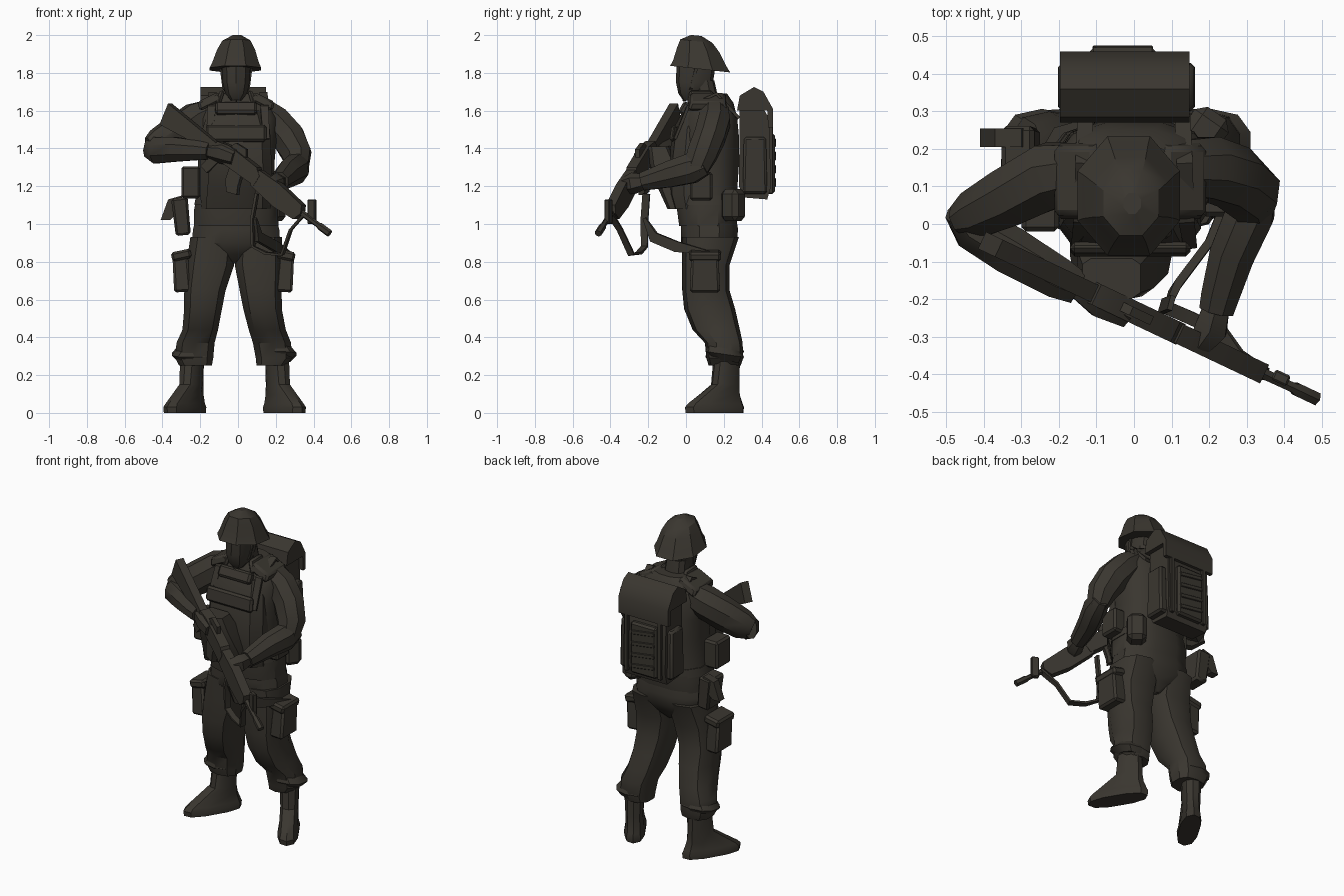
import bpy, bmesh, math
from mathutils import Vector, Matrix

olive = bpy.data.materials.new("dark olive")
olive.diffuse_color = (0.042, 0.037, 0.029, 1)

def finish(name, bm, smooth=35):
    bmesh.ops.recalc_face_normals(bm, faces=bm.faces)
    me = bpy.data.meshes.new(name)
    bm.to_mesh(me)
    bm.free()
    me.materials.append(olive)
    ob = bpy.data.objects.new(name, me)
    bpy.context.collection.objects.link(ob)
    bpy.context.view_layer.objects.active = ob
    ob.select_set(True)
    bpy.ops.object.shade_smooth_by_angle(angle=math.radians(smooth))
    ob.select_set(False)
    return ob

def skin(name, rings, smooth=35):
    """Bridge rings of points and cap both ends."""
    bm = bmesh.new()
    vs = [[bm.verts.new(p) for p in r] for r in rings]
    n = len(vs[0])
    for a, b in zip(vs, vs[1:]):
        for i in range(n):
            bm.faces.new((a[i], a[(i + 1) % n], b[(i + 1) % n], b[i]))
    bm.faces.new(vs[0])
    bm.faces.new(vs[-1])
    return finish(name, bm, smooth)

def outline(n, a, b, box=1.0):
    pts = []
    for i in range(n):
        t = 2 * math.pi * (i + 0.5) / n
        c, s = math.cos(t), math.sin(t)
        pts.append((a * math.copysign(abs(c) ** box, c), b * math.copysign(abs(s) ** box, s)))
    return pts

def loft(name, rows, n=10, box=0.8, tilt=0.0, smooth=35):
    """Stack of level rings: x, y, z, half width, half depth."""
    return skin(name, [[(x + u, y + v, z - tilt * v) for u, v in outline(n, a, b, box)]
                       for x, y, z, a, b in rows], smooth)

def tube(name, rows, n=8, box=1.0, ref=(0, 0, 1)):
    """Rings across a path: x, y, z, sideways radius, upright radius."""
    P = [Vector(r[:3]) for r in rows]
    rings = []
    for i, r in enumerate(rows):
        t = (P[min(i + 1, len(P) - 1)] - P[max(i - 1, 0)]).normalized()
        u = t.cross(Vector(ref)).normalized()
        v = u.cross(t)
        rings.append([P[i] + u * a + v * b for a, b in outline(n, r[3], r[4], box)])
    return skin(name, rings)

def block(name, c, size, yaw=0, pitch=0, roll=0, taper=1.0, bevel=0.012):
    """Bevelled box, its top scaled by taper; angles in degrees."""
    bm = bmesh.new()
    bmesh.ops.create_cube(bm, size=1)
    for v in bm.verts:
        k = taper if v.co.z > 0 else 1
        v.co = Vector((v.co.x * size[0] * k, v.co.y * size[1] * k, v.co.z * size[2]))
    bmesh.ops.bevel(bm, geom=bm.edges[:], offset=bevel, segments=1, affect='EDGES')
    m = Matrix.Translation(c)
    for ang, ax in ((yaw, 'Z'), (roll, 'Y'), (pitch, 'X')):
        m = m @ Matrix.Rotation(math.radians(ang), 4, ax)
    bm.transform(m)
    return finish(name, bm)

def plate(name, prof, w, m):
    """Profile in the local x-z plane, given thickness w, placed by matrix m."""
    return skin(name, [[m @ Vector((x, s * w / 2, z)) for x, z in prof] for s in (-1, 1)])

# Helmet, head, neck
loft("helmet", [(-.014, .075, 1.82, .148, .172), (-.013, .073, 1.85, .133, .153), (-.01, .065, 1.92, .108, .122),
                (-.008, .055, 1.968, .08, .092), (-.005, .055, 1.998, .025, .03)], n=8, box=1, tilt=.11, smooth=25)
loft("head", [(-.01, .015, 1.655, .03, .03), (-.01, .035, 1.69, .06, .075), (-.01, .045, 1.75, .075, .098),
              (-.01, .055, 1.86, .08, .105)], n=10, box=.85)
loft("neck", [(-.01, .11, 1.56, .085, .075), (-.01, .105, 1.67, .07, .065), (-.01, .09, 1.76, .065, .06)])
for s in (-1, 1):
    tube("chin_strap", [(-.01 + s * .085, .06, 1.85, .006, .012), (-.01 + s * .068, .03, 1.72, .006, .012),
                        (-.01, -.012, 1.652, .006, .012)], n=4, ref=(0, 1, 0))

# Jacket, vest, collar
loft("jacket", [(-.01, .115, .99, .23, .155), (-.01, .115, 1.08, .228, .168), (-.01, .11, 1.17, .208, .165),
                (-.01, .12, 1.32, .208, .165), (0, .125, 1.46, .212, .16), (0, .13, 1.56, .215, .145),
                (-.005, .135, 1.64, .18, .12), (-.005, .13, 1.69, .11, .09)], n=12)
loft("vest", [(-.01, .07, 1.08, .19, .14), (-.01, .07, 1.16, .195, .165), (-.01, .07, 1.3, .195, .165),
              (-.01, .08, 1.5, .185, .15), (-.01, .09, 1.6, .15, .105)], n=10, box=.6)
block("vest_flap", (-.01, -.067, 1.48), (.32, .03, .09), pitch=-8)
block("throat_flap", (-.01, -.005, 1.61), (.22, .05, .07), pitch=-30)
for s in (-1, 1):
    block("shoulder_pad", (-.01 + s * .14, .115, 1.65), (.14, .21, .05), roll=s * 26, taper=.85)
    tube("pack_strap", [(s * .13, .28, 1.56, .03, .012), (s * .135, .16, 1.69, .03, .012),
                        (s * .14, .01, 1.62, .03, .012), (s * .15, -.06, 1.45, .025, .01)], n=4)
    block("collar", (-.01 + s * .085, .08, 1.67), (.03, .15, .08), roll=-s * 20, taper=.8)

# Pouch hanging in front of the vest, leaning out towards the rifle
loft("front_pouch", [(-.035, -.05, 1.08, .14, .05), (-.035, -.085, 1.2, .13, .07),
                     (-.05, -.12, 1.32, .105, .075), (-.06, -.145, 1.41, .08, .055)], n=8, box=.4)

# Hips and trousers
loft("hips", [(-.02, .12, .79, .02, .07), (-.018, .12, .84, .11, .12), (-.01, .12, .9, .24, .152),
              (-.01, .125, .97, .235, .155), (-.01, .115, 1.06, .21, .15)], n=12)
loft("right_leg", [(-.225, .205, .25, .09, .085), (-.232, .205, .29, .105, .097), (-.225, .2, .37, .105, .1),
                   (-.2, .16, .44, .098, .125), (-.185, .125, .55, .104, .135), (-.175, .105, .65, .114, .125),
                   (-.148, .105, .78, .132, .125), (-.13, .13, .93, .127, .15)])
loft("left_leg", [(.175, .205, .25, .08, .085), (.19, .205, .29, .1, .097), (.18, .2, .37, .105, .1),
                  (.155, .16, .44, .102, .125), (.13, .125, .55, .106, .135), (.12, .105, .65, .116, .125),
                  (.112, .105, .78, .134, .125), (.11, .13, .93, .127, .15)])
for s, x in ((-1, -.235), (1, .195)):
    loft("trouser_cuff", [(x, .21, .275, .085, .08), (x + s * .01, .205, .31, .11, .102),
                          (x, .2, .345, .09, .09)], n=10, tilt=s * .15)

# Boots, toes turned out
def boot(name, x, y, yaw):
    rings = []
    for d, z, a, b in ((.075, 0, .06, .178), (.075, .03, .062, .182), (.07, .05, .055, .168), (.045, .095, .053, .125),
                       (.008, .15, .052, .08), (0, .29, .058, .07)):
        m = Matrix.Translation((x, y, z)) @ Matrix.Rotation(math.radians(yaw), 4, 'Z')
        rings.append([m @ Vector((u, v - d, 0)) for u, v in outline(10, a, b, .8)])
    skin(name, rings)
boot("right_boot", -.243, .215, -31)
boot("left_boot", .207, .215, 31)

# Cargo pockets
for s, x in ((-1, -.3), (1, .25)):
    block("cargo_pocket", (x, .1, .74), (.09, .16, .2), roll=s * 4, taper=.9)
    block("pocket_flap", (x, .1, .835), (.105, .17, .05), roll=s * 12)

# Belt and hip pouches
loft("belt", [(-.01, .11, 1.1, .228, .17), (-.01, .11, 1.15, .218, .168)], n=12)
block("right_belt_pouch", (-.25, .05, 1.22), (.1, .14, .17))
block("left_belt_pouch", (.22, .08, 1.2), (.08, .12, .15))
block("right_hip_pouch", (-.3, .19, 1.04), (.08, .13, .2), roll=-6, taper=1.1)
plate("tool_cover", [(-.41, 1.02), (-.36, 1.02), (-.28, 1.1), (-.3, 1.15), (-.37, 1.13)], .05,
      Matrix.Translation((0, .23, 0)))
block("canteen", (.19, .25, 1.1), (.11, .11, .17), yaw=-35, bevel=.025)

# Backpack: body, lid, pockets, straps
M = Matrix.Translation((-.025, 0, 0)) @ Matrix.Rotation(math.pi / 2, 4, 'Z')
plate("pack_body", [(.28, 1.2), (.31, 1.14), (.43, 1.13), (.45, 1.2), (.44, 1.56), (.38, 1.66), (.285, 1.64)], .29, M)
plate("pack_lid", [(.27, 1.6), (.285, 1.68), (.36, 1.725), (.41, 1.7), (.46, 1.61), (.46, 1.51), (.435, 1.51),
                   (.43, 1.6)], .345, M)
block("pack_rear_pocket", (-.03, .44, 1.32), (.18, .06, .32))
for s in (-1, 1):
    block("pack_side_pocket", (-.02 + s * .155, .365, 1.31), (.055, .13, .3), taper=.9)
    block("pack_buckle_strap", (-.02 + s * .115, .45, 1.36), (.025, .02, .4), bevel=.003)
for i in range(4):
    block("pack_web_strap", (-.03, .468, 1.22 + i * .07), (.16, .016, .025), roll=8, bevel=.003)

# Arms and hands
tube("right_upper_arm", [(-.13, .14, 1.59, .08, .08), (-.22, .13, 1.55, .095, .1), (-.33, .075, 1.475, .085, .1),
                         (-.42, .03, 1.42, .07, .09), (-.465, .01, 1.4, .045, .065)])
tube("right_forearm", [(-.475, .035, 1.41, .035, .06), (-.43, -.01, 1.39, .065, .075), (-.33, -.07, 1.395, .07, .07),
                       (-.2, -.145, 1.39, .06, .055), (-.15, -.17, 1.385, .048, .048)])
tube("right_hand", [(-.16, -.165, 1.385, .03, .04), (-.09, -.21, 1.375, .045, .055), (-.02, -.245, 1.35, .035, .045)],
     n=6)
tube("left_upper_arm", [(.13, .15, 1.6, .075, .08), (.195, .15, 1.545, .09, .09), (.265, .125, 1.46, .095, .088),
                        (.31, .085, 1.37, .085, .085), (.32, .045, 1.28, .055, .07)], ref=(0, 1, 0))
tube("left_forearm", [(.33, .1, 1.32, .05, .065), (.31, .03, 1.295, .07, .085), (.262, -.08, 1.265, .065, .075),
                      (.23, -.19, 1.235, .055, .058), (.22, -.23, 1.225, .05, .052)])
tube("left_hand", [(.22, -.22, 1.225, .04, .04), (.205, -.28, 1.215, .05, .058), (.175, -.325, 1.205, .035, .045)], n=6)

# Rifle: local x runs butt to muzzle, local z is its upper side
butt, muzzle = Vector((-.37, -.06, 1.585)), Vector((.485, -.465, .95))
X = (muzzle - butt).normalized()
Y = Vector((0, 0, 1)).cross(X).normalized()
R = Matrix((X, Y, X.cross(Y))).transposed().to_4x4()
R.translation = butt
plate("rifle_stock", [(-.02, .05), (.3, .035), (.36, .03), (.36, -.03), (.28, -.03), (0, -.07)], .05, R)
plate("rifle_receiver", [(.33, .045), (.4, .065), (.6, .06), (.64, .03), (.64, -.03), (.34, -.035)], .06, R)
plate("rifle_grip", [(.34, -.02), (.4, -.02), (.37, -.13), (.32, -.12)], .04, R)
plate("rifle_magazine", [(.46, -.02), (.54, -.02), (.56, -.09), (.58, -.13), (.52, -.15), (.48, -.1)], .035, R)
plate("rifle_handguard", [(.62, .055), (.76, .06), (.93, .04), (.95, 0), (.93, -.05), (.8, -.06), (.62, -.04)], .055, R)
plate("rifle_rear_sight", [(.4, .05), (.52, .05), (.49, .1), (.42, .095)], .025, R)
block("rifle_front_sight", (.392, -.41, 1.065), (.045, .03, .13), yaw=-25, bevel=.005)
tube("rifle_barrel", [(*(R @ Vector((x, 0, 0))), r, r)
                      for x, r in ((.86, .018), (1.06, .015), (1.07, .02), (1.14, .02))], n=6)

# Rifle sling
tube("sling_front", [(.35, -.4, 1.05, .01, .025), (.28, -.35, .97, .01, .022), (.235, -.29, .84, .01, .025),
                     (.15, -.25, .845, .01, .025), (.08, -.22, .88, .01, .025), (.075, -.22, 1.02, .01, .028),
                     (.1, -.21, 1.16, .01, .028)], n=4, ref=(.3, 1, .1))
tube("sling_rear", [(.09, -.22, 1.03, .012, .012), (.11, -.17, .93, .016, .04), (.2, -.05, .88, .016, .04),
                    (.27, .13, .845, .012, .014)], n=4)
